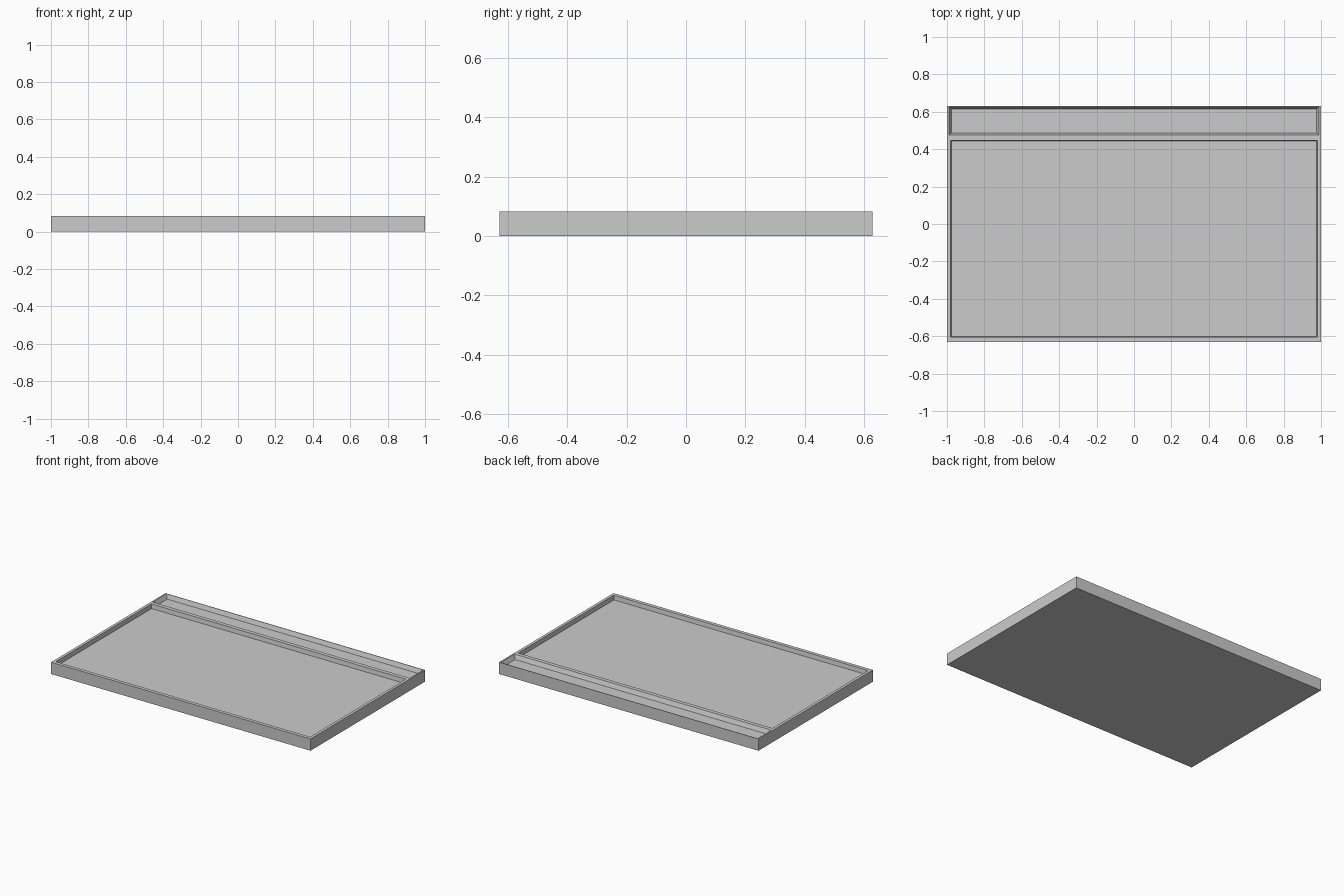
import bpy, bmesh

if "Cube" in bpy.data.objects:
    bpy.data.objects.remove(bpy.data.objects["Cube"])

H = 0.082  # overall height


def rect(x, y0, y1, z):
    return [(-x, y0, z), (x, y0, z), (x, y1, z), (-x, y1, z)]


bm = bmesh.new()


def loop(points):
    return [bm.verts.new(p) for p in points]


def wall(a, b):
    for i in range(4):
        j = (i + 1) % 4
        bm.faces.new((a[i], a[j], b[j], b[i]))


# Outer slab: underside and sides
base = loop(rect(1.0, -0.63, 0.63, 0))
rim = loop(rect(1.0, -0.63, 0.63, H))
bm.faces.new(base[::-1])
wall(base, rim)

# Recesses: (rim rectangle, floor rectangle), walls slightly tapered
tops = []
for top, floor in (
    (rect(0.98, -0.605, 0.447, H), rect(0.976, -0.601, 0.443, H - 0.03)),   # main tray
    (rect(0.99, 0.475, 0.626, H), rect(0.976, 0.487, 0.615, H - 0.03)),     # rear trough
):
    t, f = loop(top), loop(floor)
    wall(t, f)
    bm.faces.new(f)
    tops.append(t)

# Flat rim around both recesses, with the dividing bar between them
main, trough = tops
bm.faces.new((rim[0], rim[1], main[1], main[0]))
bm.faces.new((rim[1], rim[2], trough[2], trough[1], main[2], main[1]))
bm.faces.new((rim[2], rim[3], trough[3], trough[2]))
bm.faces.new((rim[3], rim[0], main[0], main[3], trough[0], trough[3]))
bm.faces.new((main[3], main[2], trough[1], trough[0]))
bmesh.ops.recalc_face_normals(bm, faces=bm.faces)

mesh = bpy.data.meshes.new("tray")
bm.to_mesh(mesh)
bm.free()
bpy.context.collection.objects.link(bpy.data.objects.new("tray", mesh))
